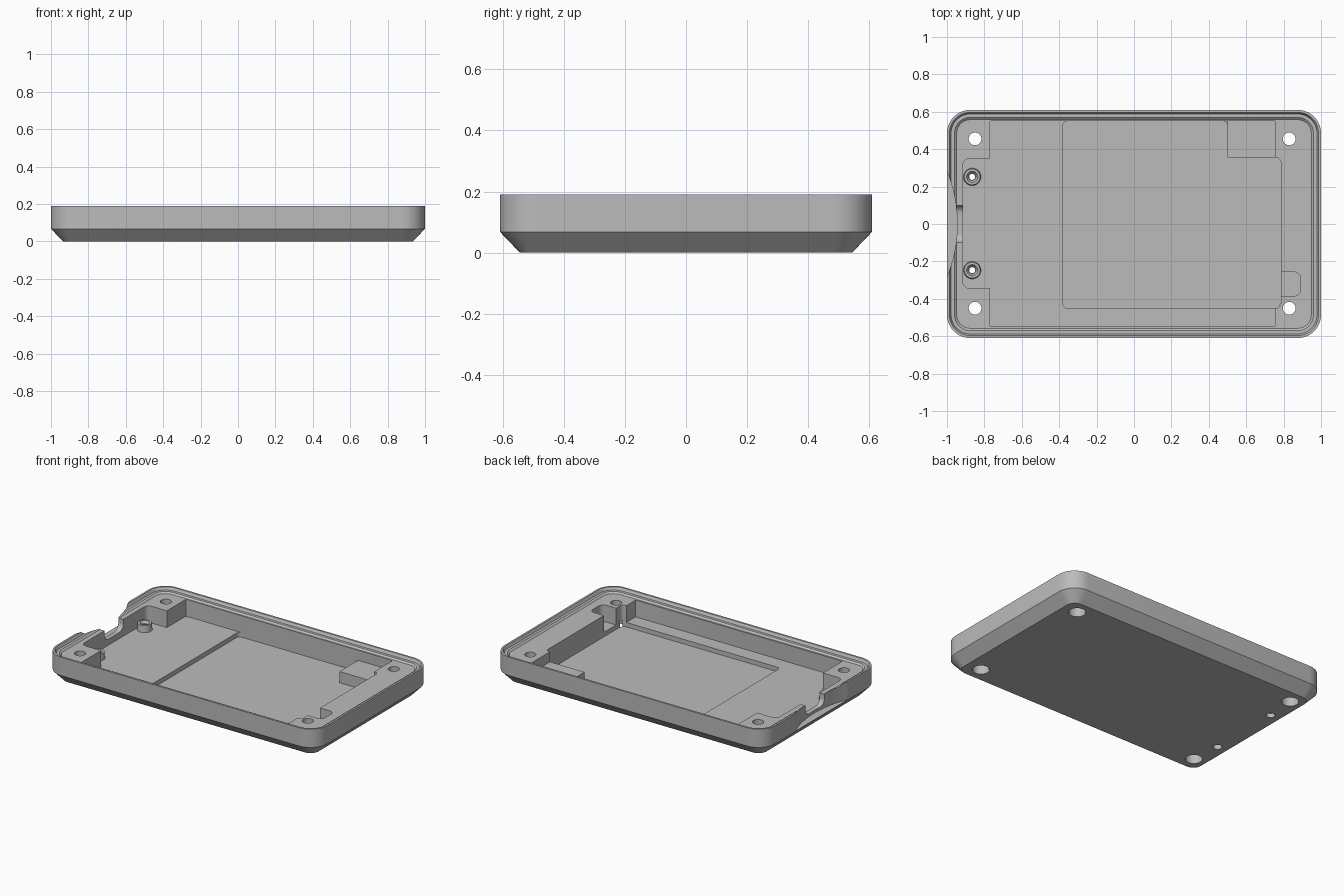
import bpy, bmesh, math
from mathutils import Matrix

cube = bpy.data.objects.get("Cube")
if cube:
    bpy.data.objects.remove(cube, do_unlink=True)

grey = bpy.data.materials.new("grey plastic")
grey.use_nodes = True
colour = (0.5, 0.5, 0.5, 1)
grey.diffuse_color = colour
grey.node_tree.nodes["Principled BSDF"].inputs["Base Color"].default_value = colour


def rounded(x0, x1, y0, y1, r, steps=10):
    """Counter-clockwise outline of a rectangle with round corners."""
    pts = []
    centres = [(x1 - r, y1 - r), (x0 + r, y1 - r), (x0 + r, y0 + r), (x1 - r, y0 + r)]
    for i, (cx, cy) in enumerate(centres):
        for k in range(steps + 1):
            a = (i + k / steps) * math.pi / 2
            pts.append((cx + r * math.cos(a), cy + r * math.sin(a)))
    return pts


def circle(x, y, r, n=40):
    return [(x + r * math.cos(math.tau * i / n), y + r * math.sin(math.tau * i / n)) for i in range(n)]


def loft(name, rings, closed=False):
    """Skin a list of (outline, z) rings; cap the ends or close into a loop."""
    bm = bmesh.new()
    loops = [[bm.verts.new((x, y, z)) for x, y in pts] for pts, z in rings]
    pairs = list(zip(loops, loops[1:]))
    if closed:
        pairs.append((loops[-1], loops[0]))
    else:
        bm.faces.new(loops[0][::-1])
        bm.faces.new(loops[-1])
    for a, b in pairs:
        for i in range(len(a)):
            j = (i + 1) % len(a)
            bm.faces.new((a[i], a[j], b[j], b[i]))
    bmesh.ops.recalc_face_normals(bm, faces=bm.faces)
    mesh = bpy.data.meshes.new(name)
    bm.to_mesh(mesh)
    bm.free()
    mesh.materials.append(grey)
    obj = bpy.data.objects.new(name, mesh)
    bpy.context.collection.objects.link(obj)
    return obj


def activate(obj):
    bpy.ops.object.select_all(action="DESELECT")
    obj.select_set(True)
    bpy.context.view_layer.objects.active = obj


def cut(target, outline, z0, z1, turn=None):
    """Remove a prism from the target."""
    cutter = loft("cutter", [(outline, z0), (outline, z1)])
    cutter.hide_render = True
    if turn:
        cutter.data.transform(turn)
    mod = target.modifiers.new("cut", "BOOLEAN")
    mod.operation, mod.solver, mod.object = "DIFFERENCE", "EXACT", cutter
    activate(target)
    bpy.ops.object.modifier_apply(modifier=mod.name)
    bpy.data.objects.remove(cutter, do_unlink=True)


def smooth(obj):
    activate(obj)
    bpy.ops.object.shade_smooth_by_angle(angle=math.radians(25))


# Shell: chamfered base, straight side and stepped rim, as (inset, height)
profile = [(0.065, 0), (0, 0.068), (0, 0.19), (0.013, 0.19),
           (0.022, 0.172), (0.04, 0.172), (0.052, 0.162)]
shell = loft("case_shell", [
    (rounded(-1 + d, 1 - d, -0.61 + d, 0.61 - d, 0.125 - d), z) for d, z in profile])

TOP = 0.3
FLOOR, POCKET, SHELF = 0.05, 0.02, 0.095

# Main cavity and its extension beside the port
cut(shell, rounded(-0.77, 0.5, -0.547, 0.55, 0.004, 2), FLOOR, TOP)
cut(shell, rounded(0.4, 0.755, -0.547, -0.4, 0.004, 2), FLOOR, TOP)
cut(shell, rounded(0.4, 0.755, 0.3, 0.55, 0.004, 2), SHELF, TOP)
cut(shell, rounded(-0.915, -0.7, -0.343, 0.35, 0.035), FLOOR, TOP)

# Deep pocket, leaving the raised shelf in one corner
cut(shell, rounded(-0.38, 0.785, -0.45, 0.355, 0.025), POCKET, TOP)
cut(shell, rounded(-0.38, 0.5, -0.2, 0.55, 0.025), POCKET, TOP)
cut(shell, rounded(0.7, 0.89, -0.385, -0.257, 0.035), FLOOR, TOP)

# Corner screw holes with counterbores underneath
for x in (-0.85, 0.83):
    for y in (-0.45, 0.455):
        cut(shell, circle(x, y, 0.034), -0.1, TOP)
        cut(shell, circle(x, y, 0.052), -0.1, 0.06)

# Curved recess in the end wall and the rounded port opening
cut(shell, circle(-1.685, 0, 0.74, 256), 0.072, TOP)
upright = Matrix.Rotation(math.pi / 2, 4, "Z") @ Matrix.Rotation(math.pi / 2, 4, "X")
cut(shell, rounded(-0.1, 0.1, 0.09, TOP, 0.045), -1.1, -0.88, upright)

# Screw posts with bores through the floor
for side, y in (("left", 0.252), ("right", -0.247)):
    cut(shell, circle(-0.865, y, 0.016), -0.1, TOP)
    cut(shell, circle(-0.865, y, 0.027), -0.1, 0.03)
    bore = [(0.016, 0.045), (0.047, 0.045), (0.043, 0.095), (0.03, 0.095), (0.02, 0.08), (0.016, 0.08)]
    smooth(loft("screw_post_" + side, [(circle(-0.865, y, r), z) for r, z in bore], True))

smooth(shell)
